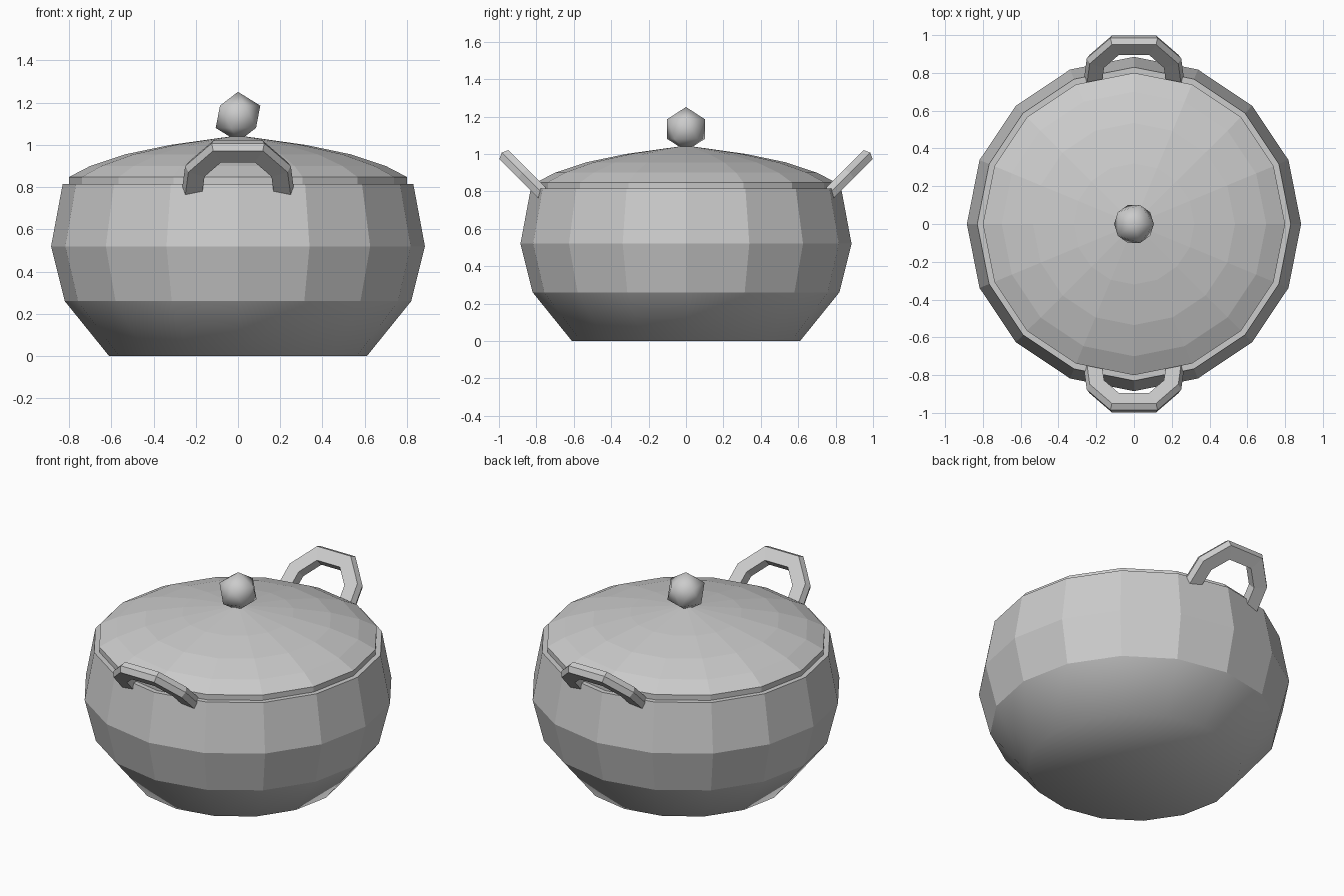
import bpy, bmesh, math
from mathutils import Vector

if "Cube" in bpy.data.objects:
    bpy.data.objects.remove(bpy.data.objects["Cube"])

SIDES = 16


def finish(bm, name):
    bmesh.ops.recalc_face_normals(bm, faces=bm.faces)
    me = bpy.data.meshes.new(name)
    bm.to_mesh(me)
    bm.free()
    ob = bpy.data.objects.new(name, me)
    bpy.context.collection.objects.link(ob)
    return ob


def lathe(name, profile, smooth_below=-1.0):
    """Revolve (radius, z) points; radius 0 makes a pole."""
    bm = bmesh.new()
    rings = []
    for r, z in profile:
        if r == 0:
            rings.append([bm.verts.new((0, 0, z))] * SIDES)
        else:
            rings.append([bm.verts.new((r * math.cos(2 * math.pi * i / SIDES),
                                        r * math.sin(2 * math.pi * i / SIDES), z))
                          for i in range(SIDES)])
    for a, b in zip(rings, rings[1:]):
        for i in range(SIDES):
            j = (i + 1) % SIDES
            f = bm.faces.new(list(dict.fromkeys((a[i], a[j], b[j], b[i]))))
            f.smooth = max(v.co.z for v in f.verts) < smooth_below
    return finish(bm, name)


# Pot with a flat rim, rounded shading near the base
lathe("pot_body", [(0, 0), (0.61, 0), (0.82, 0.26), (0.885, 0.52),
                   (0.83, 0.815), (0.785, 0.815), (0.785, 0.77)], 0.3)

# Shallow domed lid with a short vertical edge
lathe("lid", [(0.80, 0.815), (0.80, 0.848), (0.70, 0.90), (0.535, 0.955),
              (0.32, 1.0), (0, 1.045)])

# Faceted knob
bpy.ops.mesh.primitive_ico_sphere_add(subdivisions=1, radius=0.118,
                                      location=(0, 0, 1.133))
knob = bpy.context.object
knob.name = "lid_knob"
bpy.ops.object.shade_smooth()


# Arched handles, swept in a plane leaning outward at 45 degrees
def handle(name, side):
    half = [(0.213, 1.10), (0.20, 1.235), (0.10, 1.357)]
    path = [Vector(p) for p in half + [(-x, u) for x, u in reversed(half)]]
    section = [(-0.043, -0.032), (-0.043, 0.032), (0.036, 0.034),
               (0.052, 0), (0.036, -0.034)]
    normals = []
    for a, b in zip(path, path[1:]):
        d = (b - a).normalized()
        normals.append(Vector((d.y, -d.x)))
    bm = bmesh.new()
    rings = []
    for i, p in enumerate(path):
        n0, n1 = normals[max(i - 1, 0)], normals[min(i, len(normals) - 1)]
        miter = (n0 + n1) / (1 + n0.dot(n1))
        if i in (0, len(path) - 1):
            miter = Vector((math.copysign(1, p.x), 0))
        ring = []
        for out, v in section:
            x, u = p + miter * out
            v += 0.016
            ring.append(bm.verts.new((x, side * (u - v) / math.sqrt(2),
                                      (u + v) / math.sqrt(2))))
        rings.append(ring)
    n = len(section)
    for a, b in zip(rings, rings[1:]):
        for k in range(n):
            bm.faces.new((a[k], a[(k + 1) % n], b[(k + 1) % n], b[k]))
    bm.faces.new(rings[0])
    bm.faces.new(rings[-1])
    finish(bm, name)


handle("front_handle", -1)
handle("back_handle", 1)
